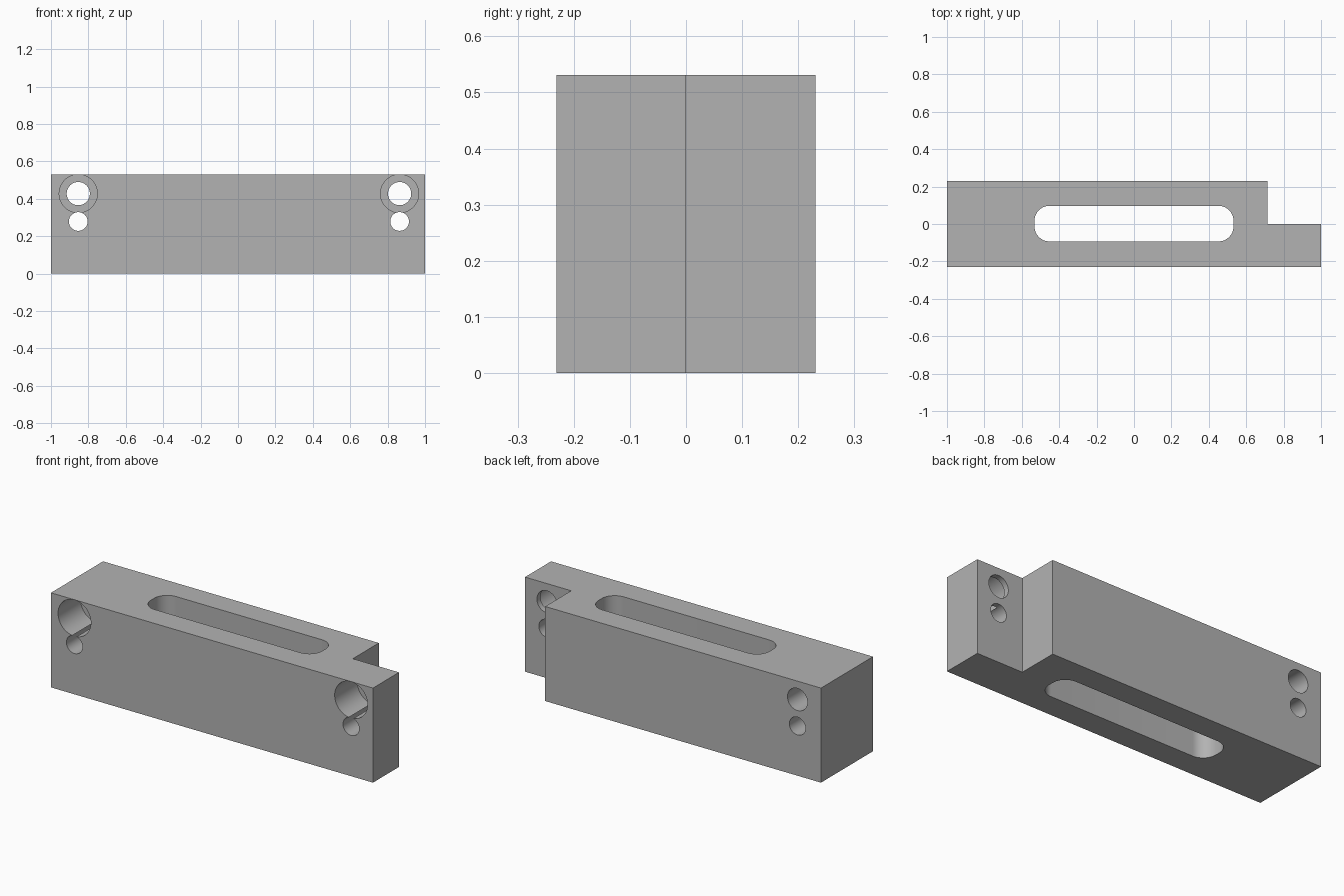
import bpy, bmesh, math
from mathutils import Matrix, Vector

default = bpy.data.objects.get("Cube")
if default:
    bpy.data.objects.remove(default, do_unlink=True)

HALF_Y, HEIGHT, STEP_X = 0.231, 0.531, 0.713

grey = bpy.data.materials.new("machined grey")
grey.use_nodes = True
color = (0.45, 0.45, 0.45, 1)
grey.diffuse_color = color
grey.node_tree.nodes["Principled BSDF"].inputs["Base Color"].default_value = color


def prism(name, outline, z0, z1):
    """Extrude a flat outline upwards from z0 to z1."""
    bm = bmesh.new()
    face = bm.faces.new([bm.verts.new((x, y, z0)) for x, y in outline])
    top = bmesh.ops.extrude_face_region(bm, geom=[face])["geom"]
    moved = [v for v in top if isinstance(v, bmesh.types.BMVert)]
    bmesh.ops.translate(bm, verts=moved, vec=Vector((0, 0, z1 - z0)))
    bmesh.ops.recalc_face_normals(bm, faces=bm.faces)
    return to_object(name, bm)


def bore(name, x, z, radius, y0, y1):
    """Cylinder along y used as a drill."""
    bm = bmesh.new()
    place = Matrix.Translation((x, (y0 + y1) / 2, z)) @ Matrix.Rotation(math.pi / 2, 4, "X")
    bmesh.ops.create_cone(bm, cap_ends=True, segments=64, radius1=radius,
                          radius2=radius, depth=y1 - y0, matrix=place)
    return to_object(name, bm)


def to_object(name, bm):
    mesh = bpy.data.meshes.new(name)
    bm.to_mesh(mesh)
    bm.free()
    mesh.materials.append(grey)
    obj = bpy.data.objects.new(name, mesh)
    bpy.context.collection.objects.link(obj)
    return obj


def rounded_rectangle(cx, cy, hx, hy, radius, steps=12):
    points = []
    for quarter, (sx, sy) in enumerate([(1, 1), (-1, 1), (-1, -1), (1, -1)]):
        for i in range(steps + 1):
            a = (quarter + i / steps) * math.pi / 2
            points.append((cx + sx * (hx - radius) + radius * math.cos(a),
                           cy + sy * (hy - radius) + radius * math.sin(a)))
    return points


# Stepped block: the left end is half as thick, with its back cut away
block = prism("stepped_block", [(-1, -HALF_Y), (1, -HALF_Y), (1, 0), (STEP_X, 0),
                                (STEP_X, HALF_Y), (-1, HALF_Y)], 0, HEIGHT)

# Cutters: long vertical slot, then three bores at each end
cutters = [prism("slot_cutter", rounded_rectangle(0, 0.002, 0.532, 0.095, 0.08), -0.1, HEIGHT + 0.1)]
for side, x in (("right", -0.854), ("left", 0.864)):
    cutters += [
        bore(side + "_counterbore_cutter", x, 0.428, 0.102, -0.4, -HALF_Y + 0.2),
        bore(side + "_bolt_hole_cutter", x, 0.428, 0.062, -0.4, 0.4),
        bore(side + "_pin_hole_cutter", x, 0.279, 0.05, -0.4, 0.4),
    ]

bpy.ops.object.select_all(action="DESELECT")
block.select_set(True)
bpy.context.view_layer.objects.active = block
for cutter in cutters:
    cutter.hide_render = True
    cut = block.modifiers.new(cutter.name, "BOOLEAN")
    cut.operation = "DIFFERENCE"
    cut.solver = "EXACT"
    cut.object = cutter
    bpy.ops.object.modifier_apply(modifier=cut.name)
    bpy.data.objects.remove(cutter, do_unlink=True)

# Smooth bores and slot corners, crisp edges elsewhere
bpy.ops.object.shade_smooth_by_angle(angle=math.radians(30))
